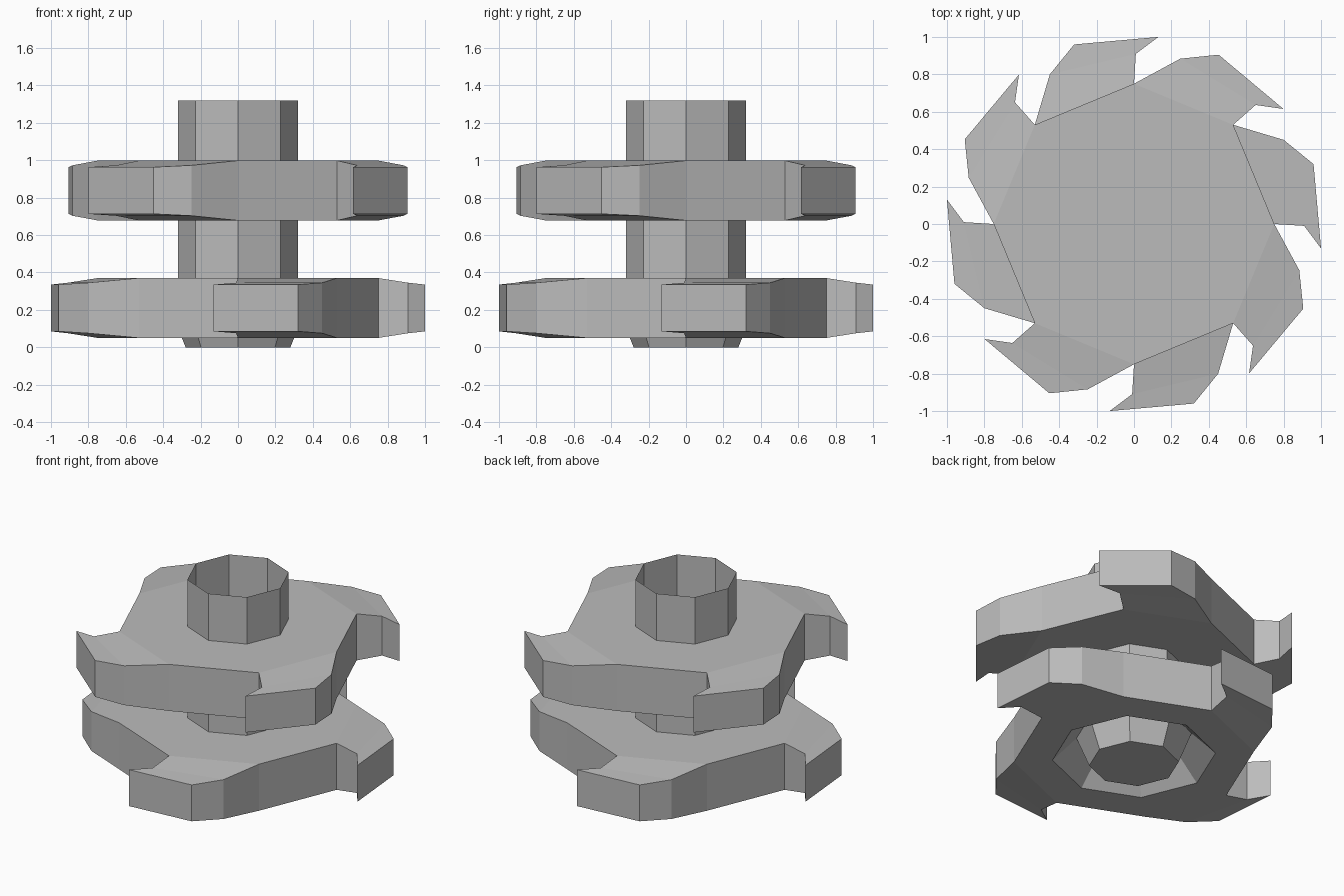
import bpy, bmesh
from math import cos, sin, pi
from mathutils import Matrix, Vector

cube = bpy.data.objects.get("Cube")
if cube:
    bpy.data.objects.remove(cube)

steel = bpy.data.materials.new("grey_steel")
steel.use_nodes = True
grey = (0.5, 0.5, 0.5, 1)
steel.diffuse_color = grey
steel.node_tree.nodes["Principled BSDF"].inputs["Base Color"].default_value = grey

R, HALF = 0.75, 0.16
# One tooth between two corners of the octagonal body: x, y, half thickness
TOOTH = [(0.80, 0.45, 0.135), (0.96, 0.32, 0.125), (1.0, -0.13, 0.125), (0.91, -0.01, 0.135)]


def finish(bm, name):
    mesh = bpy.data.meshes.new(name)
    bm.to_mesh(mesh)
    bm.free()
    mesh.materials.append(steel)
    obj = bpy.data.objects.new(name, mesh)
    bpy.context.collection.objects.link(obj)
    return obj


def octagon(bm, r, z):
    return [bm.verts.new((r * cos(i * pi / 4), r * sin(i * pi / 4), z)) for i in range(8)]


def bridge(bm, a, b):
    for i in range(8):
        j = (i + 1) % 8
        bm.faces.new((a[i], a[j], b[j], b[i]))


def toothed_disc(name, z, turn, recess=()):
    bm = bmesh.new()
    top, bottom = octagon(bm, R, HALF), octagon(bm, R, -HALF)
    bm.faces.new(top)
    # Underside, with an optional ring groove around the hub
    ring = bottom
    for r, height in recess:
        inner = octagon(bm, r, height - z)
        bridge(bm, ring, inner)
        ring = inner
    bm.faces.new(ring[::-1])
    for i in range(8):
        j = (i + 1) % 8
        if i % 2:
            # Plain side
            bm.faces.new((bottom[i], bottom[j], top[j], top[i]))
            continue
        # Hooked tooth
        spin = Matrix.Rotation(i * pi / 4, 3, "Z")
        up = [bm.verts.new(spin @ Vector((x, y, h))) for x, y, h in TOOTH]
        down = [bm.verts.new(spin @ Vector((x, y, -h))) for x, y, h in TOOTH]
        for tooth, body in ((up, top), (down, bottom)):
            bm.faces.new((body[j], tooth[0], tooth[3], body[i]))
            bm.faces.new(tooth)
        rim_up = [top[j]] + up + [top[i]]
        rim_down = [bottom[j]] + down + [bottom[i]]
        for k in range(len(rim_up) - 1):
            bm.faces.new((rim_up[k], rim_up[k + 1], rim_down[k + 1], rim_down[k]))
    bmesh.ops.recalc_face_normals(bm, faces=bm.faces)
    obj = finish(bm, name)
    obj.location.z = z
    obj.rotation_euler.z = turn


def tube(name, r, low, high):
    bm = bmesh.new()
    bridge(bm, octagon(bm, r, low), octagon(bm, r, high))
    finish(bm, name)


# Cutting discs, the upper one turned by half a tooth
toothed_disc("lower_cutter", 0.21, 0, [(0.51, 0.05), (0.36, 0.20), (0.28, 0.0)])
toothed_disc("upper_cutter", 0.838, pi / 4)

# Hollow shaft: spacer between the discs and open sleeve on top
tube("shaft_spacer", 0.32, 0.37, 0.678)
tube("shaft_sleeve", 0.32, 0.998, 1.32)
